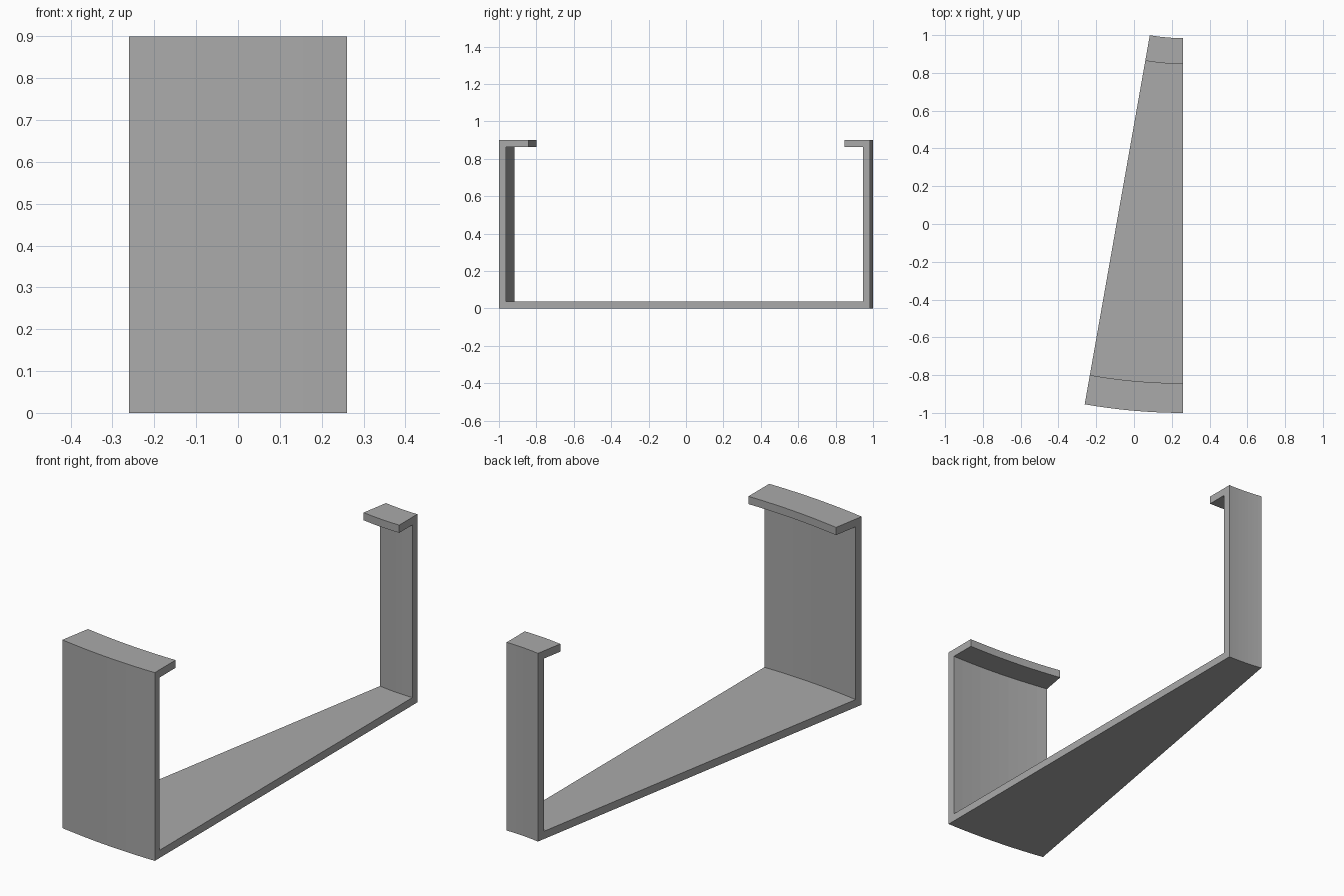
import bpy, bmesh, math

if "Cube" in bpy.data.objects:
    bpy.data.objects.remove(bpy.data.objects["Cube"])

# Channel cross-section as (radius, height), swept 10 degrees about a vertical axis
R_IN, R_OUT, H, T = 1.016, 3.0, 0.9, 0.037
LIP_IN, LIP_OUT = 1.153, 2.843
AXIS_X, AXIS_Y = 0.26, 2.0
SWEEP, STEPS = math.radians(10), 10

profile = [
    (R_OUT, 0), (R_OUT, H), (LIP_OUT, H), (LIP_OUT, H - T),
    (R_OUT - T, H - T), (R_OUT - T, T), (R_IN + T, T), (R_IN + T, H - T),
    (LIP_IN, H - T), (LIP_IN, H), (R_IN, H), (R_IN, 0),
]

grey = bpy.data.materials.new("mid_grey")
grey.diffuse_color = (0.4, 0.4, 0.4, 1)
grey.use_nodes = True
grey.node_tree.nodes["Principled BSDF"].inputs["Base Color"].default_value = grey.diffuse_color

# Swept channel segment: base, two walls and two inward lips
bm = bmesh.new()
rings = []
for i in range(STEPS + 1):
    a = SWEEP * i / STEPS
    rings.append([bm.verts.new((AXIS_X - r * math.sin(a), AXIS_Y - r * math.cos(a), z))
                  for r, z in profile])
n = len(profile)
for a, b in zip(rings, rings[1:]):
    for j in range(n):
        k = (j + 1) % n
        bm.faces.new((a[j], a[k], b[k], b[j]))

# Flat end caps
bm.faces.new(rings[0])
bm.faces.new(rings[-1][::-1])
bmesh.ops.recalc_face_normals(bm, faces=bm.faces[:])

mesh = bpy.data.meshes.new("curved_channel_segment")
bm.to_mesh(mesh)
bm.free()
mesh.materials.append(grey)
channel = bpy.data.objects.new("curved_channel_segment", mesh)
bpy.context.collection.objects.link(channel)
